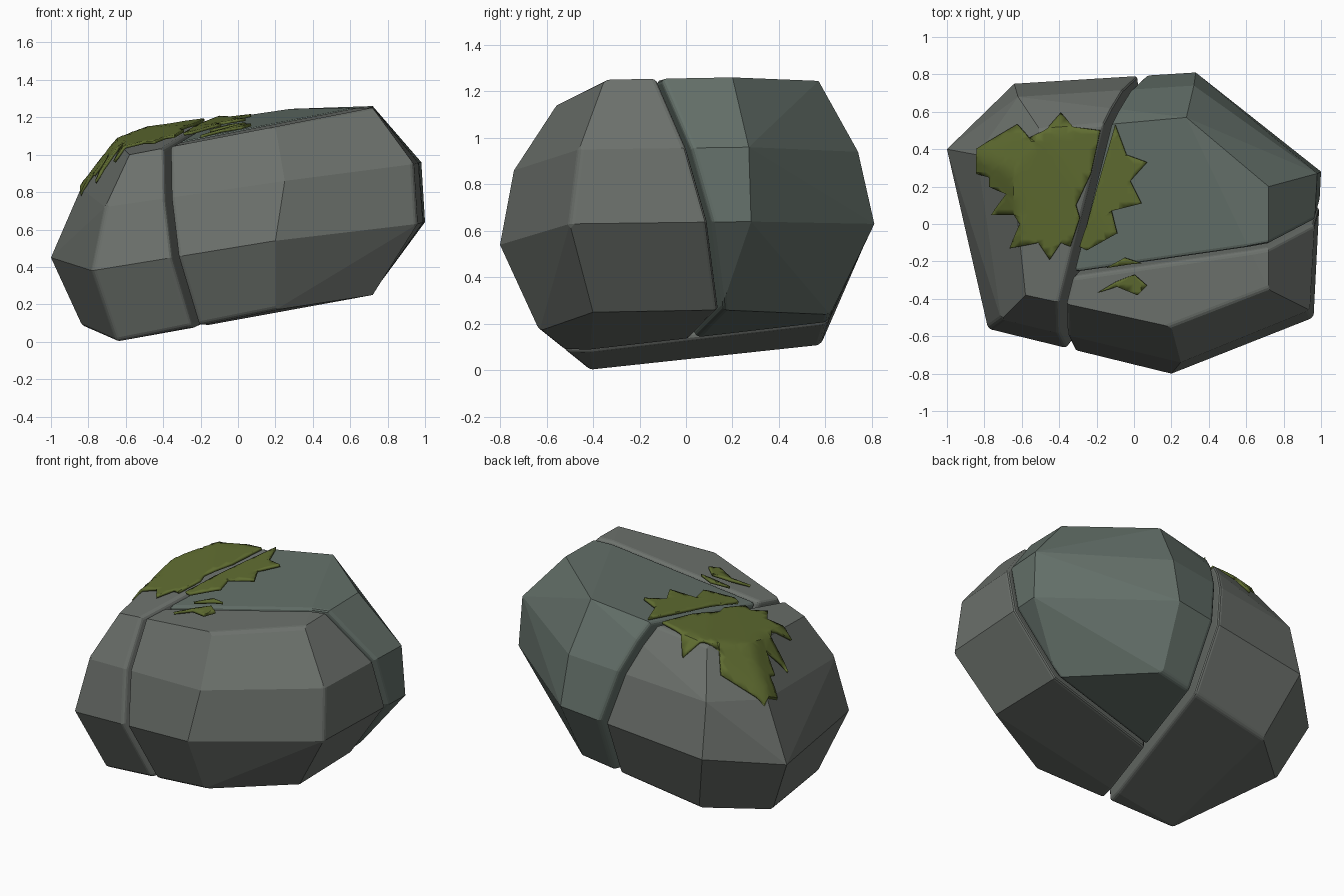
import bpy, bmesh, math
from mathutils import Vector
from mathutils.bvhtree import BVHTree

if "Cube" in bpy.data.objects:
    bpy.data.objects.remove(bpy.data.objects["Cube"])

def material(name, rgb):
    m = bpy.data.materials.new(name)
    m.diffuse_color = (*rgb, 1)
    m.use_nodes = True
    m.node_tree.nodes["Principled BSDF"].inputs["Base Color"].default_value = m.diffuse_color
    return m

GREY = material("grey_stone", (0.150, 0.165, 0.150))
GREEN = material("green_stone", (0.125, 0.160, 0.140))
MOSS = material("moss_green", (0.115, 0.150, 0.030))

# Boulder outline: bottom, middle, upper and top rings, each starting at the front
RINGS = [
    [(.2, -.63, .17), (.72, -.4, .25), (.72, .15, .26), (.3, .62, .24),
     (-.5, .58, .11), (-.83, .3, .08), (-.65, -.42, 0)],
    [(.2, -.8, .54), (.96, -.5, .63), (1, .28, .64), (.33, .81, .63),
     (-.64, .75, .52), (-1, .4, .45), (-.78, -.56, .38)],
    [(.25, -.74, .86), (.94, -.46, .95), (.98, .27, .96), (.32, .74, .94),
     (-.62, .68, .86), (-.84, .37, .82), (-.71, -.51, .72)],
    [(.2, -.55, 1.15), (.72, -.35, 1.25), (.72, .2, 1.26), (.28, .57, 1.245),
     (-.5, .5, 1.13), (-.65, .28, 1.07), (-.58, -.38, 1.0)],
]

def boulder():
    bm = bmesh.new()
    for ring in RINGS:
        for p in ring:
            bm.verts.new(p)
    res = bmesh.ops.convex_hull(bm, input=bm.verts[:])
    loose = [v for v in bm.verts if not v.link_faces]
    bmesh.ops.delete(bm, geom=loose, context='VERTS')
    bmesh.ops.dissolve_limit(bm, angle_limit=math.radians(6), verts=bm.verts[:], edges=bm.edges[:])
    return bm

# Crack planes: normal, offset along it, half gap
MAIN = (Vector((1, -.28, .19)), -.066, .018)
SIDE = (Vector((-.197, 1, .27)), .08, .009)

def add_object(name, bm, mat):
    bmesh.ops.recalc_face_normals(bm, faces=bm.faces[:])
    me = bpy.data.meshes.new(name)
    bm.to_mesh(me)
    bm.free()
    ob = bpy.data.objects.new(name, me)
    bpy.context.collection.objects.link(ob)
    me.materials.append(mat)
    return ob

def chunk(name, cuts, mat):
    bm = boulder()
    for (n, d, gap), side in cuts:
        co = n * (d / n.length_squared) + n.normalized() * gap * side
        cut = bmesh.ops.bisect_plane(bm, geom=bm.verts[:] + bm.edges[:] + bm.faces[:],
                                     plane_co=co, plane_no=n * side, clear_inner=True)
        rim = [e for e in cut['geom_cut'] if isinstance(e, bmesh.types.BMEdge)]
        bmesh.ops.edgenet_fill(bm, edges=rim)
    ob = add_object(name, bm, mat)
    # rounded crack lips
    bev = ob.modifiers.new("crack_lips", 'BEVEL')
    bev.width, bev.segments = .022, 3
    bev.limit_method, bev.angle_limit = 'ANGLE', math.radians(58)
    return ob

# Three stone chunks
chunk("left_stone", [(MAIN, -1)], GREY)
chunk("back_stone", [(MAIN, 1), (SIDE, 1)], GREEN)
chunk("front_stone", [(MAIN, 1), (SIDE, -1)], GREY)

whole = boulder()
bmesh.ops.triangulate(whole, faces=whole.faces[:])
TREE = BVHTree.FromBMesh(whole)
whole.free()

# Moss: jagged outline draped over the stone from above
def moss(name, outline):
    bm = bmesh.new()
    bm.faces.new([bm.verts.new((x, y, 0)) for x, y in outline])
    bmesh.ops.triangulate(bm, faces=bm.faces[:])
    for axis in ((1, 0, 0), (0, 1, 0)):
        for i in range(-22, 16):
            bmesh.ops.bisect_plane(bm, geom=bm.verts[:] + bm.edges[:] + bm.faces[:],
                                   plane_co=Vector(axis) * i * .04, plane_no=axis)
    for v in bm.verts:
        hit, normal, _, _ = TREE.ray_cast(Vector((v.co.x, v.co.y, 3)), Vector((0, 0, -1)))
        if hit:
            v.co = hit + Vector((0, 0, .012))
    ob = add_object(name, bm, MOSS)
    sol = ob.modifiers.new("thickness", 'SOLIDIFY')
    sol.thickness, sol.offset = .016, 0
    bpy.context.view_layer.objects.active = ob
    ob.select_set(True)
    bpy.ops.object.shade_smooth_by_angle(angle=math.radians(30))
    ob.select_set(False)

moss("left_moss", [(-.84, .40), (-.62, .53), (-.56, .46), (-.46, .51), (-.39, .59), (-.33, .52),
                   (-.18, .50), (-.23, .27), (-.31, .10), (-.29, .03), (-.34, -.12), (-.39, -.10),
                   (-.45, -.19), (-.51, -.10), (-.66, -.13), (-.61, .0), (-.64, .05), (-.76, .05),
                   (-.68, .16), (-.77, .20), (-.77, .25), (-.84, .27)])
moss("back_moss", [(-.10, .53), (-.04, .37), (.07, .33), (-.02, .23), (.04, .11), (-.12, .07),
                   (-.09, -.05), (-.25, -.14), (-.29, -.12), (-.25, .0), (-.19, .22)])
moss("crack_moss", [(-.15, -.235), (-.05, -.18), (.04, -.21), (-.02, -.215)])
moss("front_moss", [(-.20, -.37), (-.10, -.31), (0, -.27), (.07, -.33), (.02, -.38), (-.09, -.335)])
